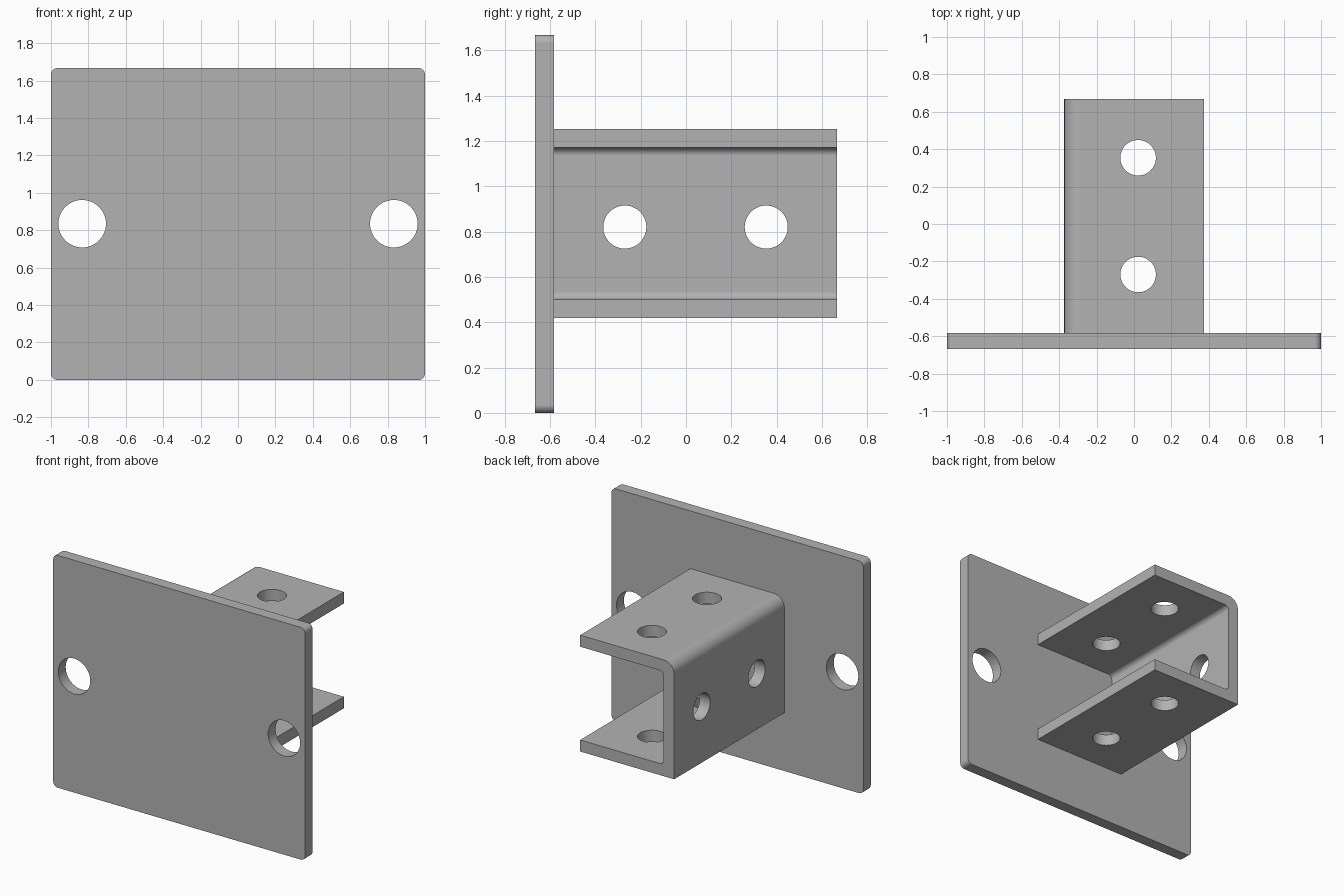
import bpy, bmesh, math
from mathutils import Vector

cube = bpy.data.objects.get("Cube")
if cube:
    bpy.data.objects.remove(cube, do_unlink=True)

# One plain steel grey
steel = bpy.data.materials.new("steel_grey")
steel.use_nodes = True
GREY = (0.45, 0.45, 0.45, 1)
steel.diffuse_color = GREY
steel.node_tree.nodes["Principled BSDF"].inputs["Base Color"].default_value = GREY


def fillet(corners, steps=8):
    """Outline through (x, z, radius) corners, with each radius as an arc."""
    points = []
    for i, (x, z, r) in enumerate(corners):
        p = Vector((x, z))
        if r == 0:
            points.append(p)
            continue
        a = (Vector(corners[i - 1][:2]) - p).normalized()
        b = (Vector(corners[(i + 1) % len(corners)][:2]) - p).normalized()
        centre = p + (a + b) * r            # all corners are square
        for k in range(steps + 1):
            t = math.pi / 2 * k / steps
            points.append(centre - b * r * math.cos(t) - a * r * math.sin(t))
    return points


def extrude_profile(name, corners, y0, y1):
    """Solid made by sweeping an x-z outline from y0 to y1."""
    bm = bmesh.new()
    face = bm.faces.new([bm.verts.new((p.x, y0, p.y)) for p in fillet(corners)])
    swept = bmesh.ops.extrude_face_region(bm, geom=[face], use_keep_orig=True)
    verts = [v for v in swept["geom"] if isinstance(v, bmesh.types.BMVert)]
    bmesh.ops.translate(bm, verts=verts, vec=(0, y1 - y0, 0))
    bmesh.ops.recalc_face_normals(bm, faces=bm.faces)
    mesh = bpy.data.meshes.new(name)
    bm.to_mesh(mesh)
    bm.free()
    mesh.materials.append(steel)
    obj = bpy.data.objects.new(name, mesh)
    bpy.context.collection.objects.link(obj)
    return obj


def drill(obj, centre, radius, depth, axis):
    """Cut a round hole along the given axis."""
    turn = {"x": (0, math.pi / 2, 0), "y": (math.pi / 2, 0, 0), "z": (0, 0, 0)}[axis]
    bpy.ops.mesh.primitive_cylinder_add(vertices=48, radius=radius, depth=depth,
                                        location=centre, rotation=turn)
    cutter = bpy.context.object
    cutter.hide_render = True
    cutter.data.materials.append(steel)
    mod = obj.modifiers.new("hole", "BOOLEAN")
    mod.operation, mod.solver, mod.object = "DIFFERENCE", "EXACT", cutter
    bpy.context.view_layer.objects.active = obj
    bpy.ops.object.modifier_apply(modifier=mod.name)
    bpy.data.objects.remove(cutter, do_unlink=True)


def finish(obj):
    """Smooth the rounds and keep flat faces flat."""
    bpy.ops.object.select_all(action="DESELECT")
    obj.select_set(True)
    bpy.context.view_layer.objects.active = obj
    bpy.ops.object.shade_smooth_by_angle(angle=math.radians(30))
    mod = obj.modifiers.new("flat_normals", "WEIGHTED_NORMAL")
    mod.keep_sharp = True


BACK, FACE, FRONT = 0.667, -0.583, -0.667
HEIGHT, MID = 1.667, 0.835

# Mounting plate with a bolt hole near each side
R = 0.035
plate = extrude_profile("mounting_plate",
                        [(-1, 0, R), (1, 0, R), (1, HEIGHT, R), (-1, HEIGHT, R)],
                        FRONT, FACE)
for side in (-1, 1):
    drill(plate, (side * 0.833, -0.625, MID), 0.127, 0.4, "y")
finish(plate)

# Channel open to the left, rounded outside only along its top edge
W, LOW, TOP, T = 0.373, 0.418, 1.253, 0.083
IN = 0.035
channel = extrude_profile("channel_bracket",
                          [(-W, LOW, 0), (W, LOW, 0), (W, LOW + T, 0),
                           (T - W, LOW + T, IN), (T - W, TOP - T, IN),
                           (W, TOP - T, 0), (W, TOP, 0), (-W, TOP, 0.083)],
                          FACE, BACK)
for y in (-0.27, 0.354):
    drill(channel, (0.022, y, MID), 0.095, 1.2, "z")     # through both flanges
    drill(channel, (-W, y, 0.82), 0.095, 0.4, "x")       # through the web
finish(channel)
